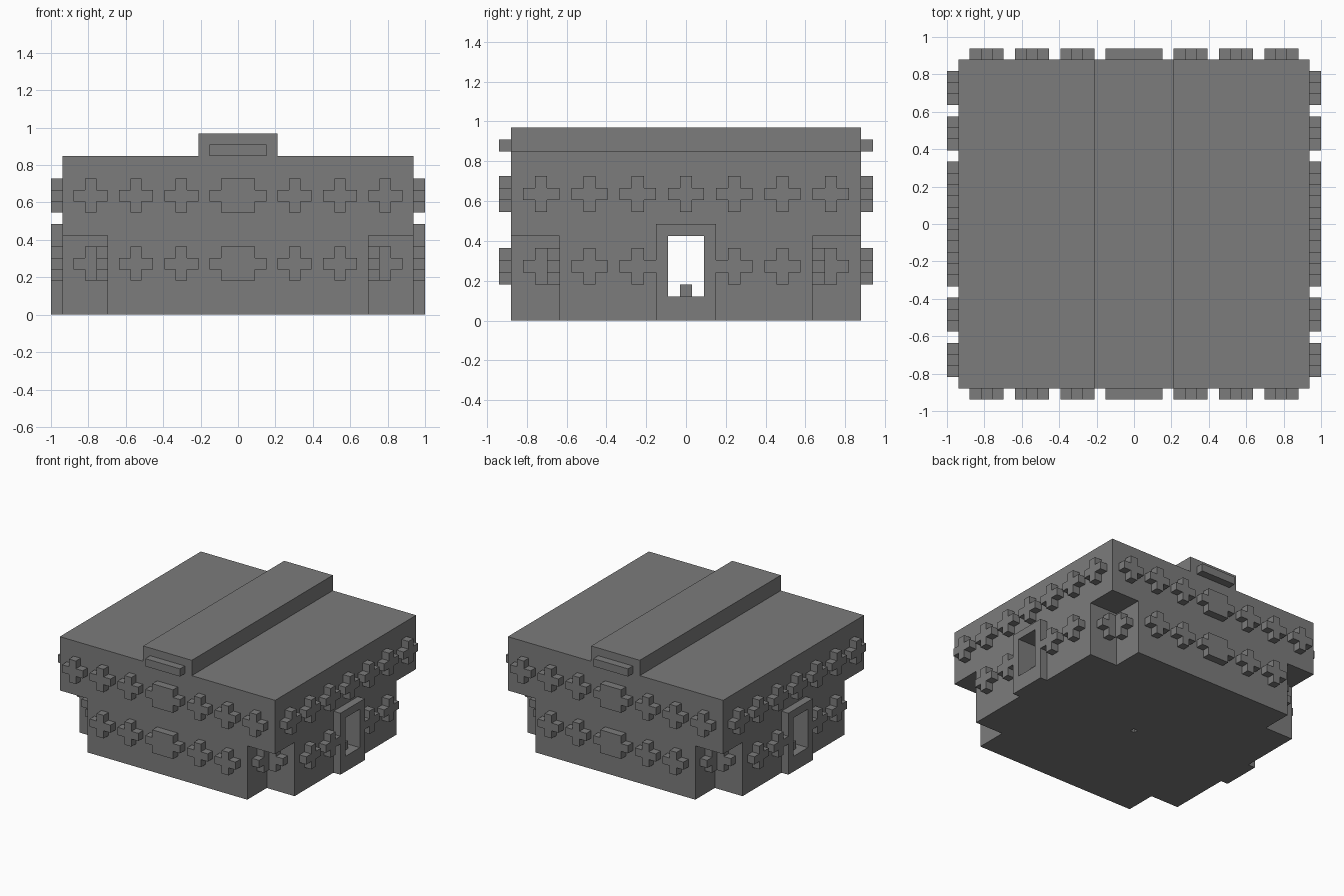
import bpy
import bmesh
from mathutils import Matrix, Vector

if "Cube" in bpy.data.objects:
    bpy.data.objects.remove(bpy.data.objects["Cube"])

U = 2 / 33  # one grid module; all sizes below are in modules
HX, HY = 15.5, 14.5  # half width and half depth of the walls

grey = bpy.data.materials.new("plain grey")
grey.use_nodes = True
colour = (0.2, 0.2, 0.2, 1)
grey.diffuse_color = colour
grey.node_tree.nodes["Principled BSDF"].inputs["Base Color"].default_value = colour


def finish(name, bm):
    bmesh.ops.recalc_face_normals(bm, faces=bm.faces)
    bmesh.ops.scale(bm, vec=(U, U, U), verts=bm.verts)
    mesh = bpy.data.meshes.new(name)
    bm.to_mesh(mesh)
    bm.free()
    mesh.materials.append(grey)
    obj = bpy.data.objects.new(name, mesh)
    bpy.context.collection.objects.link(obj)
    return obj


def box(name, low, high):
    low, high = Vector(low), Vector(high)
    bm = bmesh.new()
    bmesh.ops.create_cube(bm, size=1)
    bmesh.ops.scale(bm, vec=high - low, verts=bm.verts)
    bmesh.ops.translate(bm, vec=(low + high) / 2, verts=bm.verts)
    return finish(name, bm)


def prism(name, outline, depth, matrix):
    """Extrude an outline along local z, then place it."""
    bm = bmesh.new()
    face = bm.faces.new([bm.verts.new((x, y, -0.1)) for x, y in outline])
    top = bmesh.ops.extrude_face_region(bm, geom=[face], use_keep_orig=True)
    verts = [v for v in top["geom"] if isinstance(v, bmesh.types.BMVert)]
    bmesh.ops.translate(bm, vec=(0, 0, depth + 0.1), verts=verts)
    bmesh.ops.transform(bm, matrix=matrix, verts=bm.verts)
    return finish(name, bm)


def cut(target, cutter):
    cutter.hide_render = True
    mod = target.modifiers.new("cut", "BOOLEAN")
    mod.operation = "DIFFERENCE"
    mod.solver = "EXACT"
    mod.object = cutter
    bpy.context.view_layer.objects.active = target
    bpy.ops.object.modifier_apply(modifier=mod.name)
    bpy.data.objects.remove(cutter)


def cross_outline(arm, core, tip=0.5, reach=1.5):
    quarter = [(arm, tip), (core, tip), (core, reach)]
    mirrored = [(-x, y) for x, y in reversed(quarter)]
    half = quarter + mirrored
    return half + [(-x, -y) for x, y in half]


SMALL = cross_outline(1.5, 0.5)
WIDE = cross_outline(2.5, 1.5)


def wall_cross(name, axis, side, offset, z, plane, outline):
    """Raise a cross from the wall facing +/- the given axis."""
    if axis == "x":
        columns = (Vector((0, 1, 0)), Vector((0, 0, 1)), Vector((side, 0, 0)))
        origin = Vector((side * plane, offset, z))
    else:
        columns = (Vector((1, 0, 0)), Vector((0, 0, 1)), Vector((0, side, 0)))
        origin = Vector((offset, side * plane, z))
    matrix = Matrix([(*c, 0) for c in columns] + [(*origin, 1)]).transposed()
    prism(name, outline, 1, matrix)


# Main block with four recessed lower corners, a passage and a floor socket
body = box("main_block", (-HX, -HY, 0), (HX, HY, 14))
for sx in (-1, 1):
    for sy in (-1, 1):
        xs = sorted((sx * 11.5, sx * 17))
        ys = sorted((sy * 10.5, sy * 17))
        cut(body, box("corner_cutter", (xs[0], ys[0], -1), (xs[1], ys[1], 7)))
cut(body, box("passage_cutter", (-17, -1.5, 2), (17, 1.5, 7)))
cut(body, box("socket_cutter", (-0.3, -0.3, -1), (0.3, 0.3, 1)))

# Raised roof ridge with a bar at each end
box("roof_ridge", (-3.5, -HY, 14), (3.5, HY, 16))
for side, label in ((-1, "front"), (1, "back")):
    ys = sorted((side * (HY - 0.1), side * (HY + 1)))
    box(label + "_ridge_bar", (-2.5, ys[0], 14), (2.5, ys[1], 15))

# Door frames with a small sill block inside each doorway
for side, label in ((-1, "right"), (1, "left")):
    xs = sorted((side * HX, side * (HX + 1)))
    frame = box(label + "_door_frame", (xs[0], -2.5, 0), (xs[1], 2.5, 8))
    cut(frame, box("door_cutter", (-17, -1.5, 2), (17, 1.5, 7)))
    xs = sorted((side * (HX - 1), side * HX))
    box(label + "_sill_block", (xs[0], -0.5, 2), (xs[1], 0.5, 3))

# Rows of crosses on all four walls; the outer lower ones sit in the recesses
for z, row in ((4.5, "lower"), (10.5, "upper")):
    inset = 4 if row == "lower" else 0
    for side in (-1, 1):
        end = "front" if side < 0 else "back"
        flank = "right" if side < 0 else "left"
        wall_cross(f"{end}_{row}_wide_cross", "y", side, 0, z, HY, WIDE)
        if row == "upper":
            wall_cross(f"{flank}_upper_middle_cross", "x", side, 0, z, HX, SMALL)
        for i, place in enumerate(("inner", "middle", "outer")):
            back = inset if place == "outer" else 0
            for m in (-1, 1):
                wall_cross(f"{end}_{row}_{place}_cross", "y", side,
                           m * (5 + 4 * i), z, HY - back, SMALL)
                wall_cross(f"{flank}_{row}_{place}_cross", "x", side,
                           m * (4 + 4 * i), z, HX - back, SMALL)
